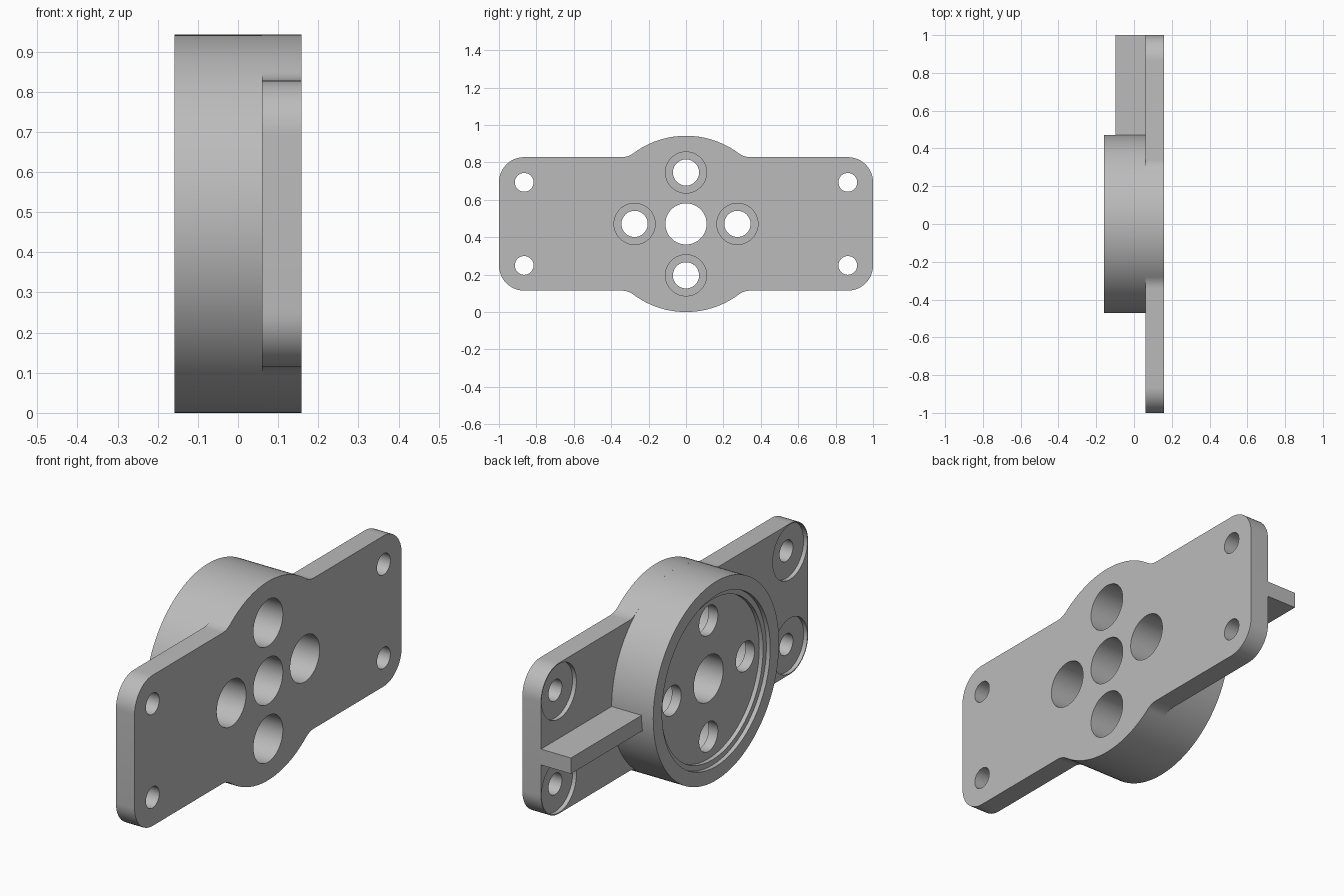
import bpy
import bmesh
from math import sin, cos, pi, atan2, sqrt, radians
from mathutils import Matrix, Vector

if "Cube" in bpy.data.objects:
    bpy.data.objects.remove(bpy.data.objects["Cube"])

# Main dimensions: the part is flat along x, centred at height MID
MID = 0.471
HUB_R = 0.471
BACK, SEAT, FACE = -0.158, 0.06, 0.158
HALF_H = 0.357
CORNER = 0.135
FILLET = 0.1
BOLT = 0.275

grey = bpy.data.materials.new("machined grey")
grey.use_nodes = True
colour = (0.5, 0.5, 0.5, 1)
grey.diffuse_color = colour
grey.node_tree.nodes["Principled BSDF"].inputs["Base Color"].default_value = colour


def add_object(name, bm):
    bmesh.ops.recalc_face_normals(bm, faces=bm.faces)
    mesh = bpy.data.meshes.new(name)
    bm.to_mesh(mesh)
    bm.free()
    mesh.materials.append(grey)
    obj = bpy.data.objects.new(name, mesh)
    bpy.context.collection.objects.link(obj)
    return obj


def prism(name, outline, x0, x1):
    """Extrude a (y, z) outline, measured from the hub axis, along x."""
    bm = bmesh.new()
    face = bm.faces.new([bm.verts.new((x0, y, z + MID)) for y, z in outline])
    result = bmesh.ops.extrude_face_region(bm, geom=[face])
    moved = [v for v in result["geom"] if isinstance(v, bmesh.types.BMVert)]
    bmesh.ops.translate(bm, verts=moved, vec=(x1 - x0, 0, 0))
    return add_object(name, bm)


def arc(cy, cz, r, a0, a1, steps):
    return [(cy + r * cos(a0 + (a1 - a0) * i / steps),
             cz + r * sin(a0 + (a1 - a0) * i / steps)) for i in range(steps + 1)]


def disc(name, y, z, r, x0, x1, sides=64):
    return prism(name, arc(y, z, r, 0, 2 * pi, sides)[:-1], x0, x1)


def drill(target, holes):
    """Cut round holes (y, z, radius, x0, x1) out of a part."""
    for hole in holes:
        cutter = disc("cutter", *hole)
        cutter.hide_render = True
        mod = target.modifiers.new("hole", 'BOOLEAN')
        mod.operation = 'DIFFERENCE'
        mod.solver = 'EXACT'
        mod.object = cutter
        bpy.context.view_layer.objects.active = target
        bpy.ops.object.modifier_apply(modifier=mod.name)
        bpy.data.objects.remove(cutter)


# Plate outline: one quarter, then mirrored round
fz = HALF_H + FILLET
fy = sqrt((HUB_R + FILLET) ** 2 - fz ** 2)
lean = atan2(fz, fy)
quarter = arc(1 - CORNER, HALF_H - CORNER, CORNER, 0, pi / 2, 12)
quarter += arc(fy, fz, FILLET, -pi / 2, lean - pi, 8)
quarter += arc(0, 0, HUB_R, lean, pi / 2, 20)[1:]
half = quarter + [(-y, z) for y, z in reversed(quarter[:-1])]
outline = half + [(y, -z) for y, z in reversed(half)]
plate = prism("mounting_plate", outline, SEAT, FACE)

# Round hub behind the plate
hub = disc("hub", 0, 0, HUB_R, BACK, SEAT, 128)

# Centre bore and four counterbored bolt holes run through both parts
bolts = [(0, BOLT), (BOLT, 0), (0, -BOLT), (-BOLT, 0)]
through = [(0, 0, 0.11, -0.3, 0.3)]
through += [(y, z, 0.11, -0.07, 0.3) for y, z in bolts]
drill(plate, through)
drill(hub, through + [(y, z, 0.07, -0.3, 0) for y, z in bolts])

# Stepped recess in the back of the hub
drill(hub, [(0, 0, 0.405, -0.3, BACK + 0.02), (0, 0, 0.38, -0.3, BACK + 0.04)])

# Corner screw holes with shallow seats on the back of the plate
for sy in (-1, 1):
    for sz in (-1, 1):
        y, z = sy * (1 - CORNER), sz * (HALF_H - CORNER)
        drill(plate, [(y, z, 0.05, 0, 0.3), (y, z, 0.13, 0, SEAT + 0.02)])

# Stiffening rib on one arm
rib = prism("rib", [(0.44, -0.075), (1, -0.075), (1, 0), (0.44, 0)], -0.097, SEAT)

# Smooth curved walls, keep rims sharp
for obj in (plate, hub, rib):
    bpy.ops.object.select_all(action='DESELECT')
    obj.select_set(True)
    bpy.context.view_layer.objects.active = obj
    bpy.ops.object.shade_smooth_by_angle(angle=radians(30))
